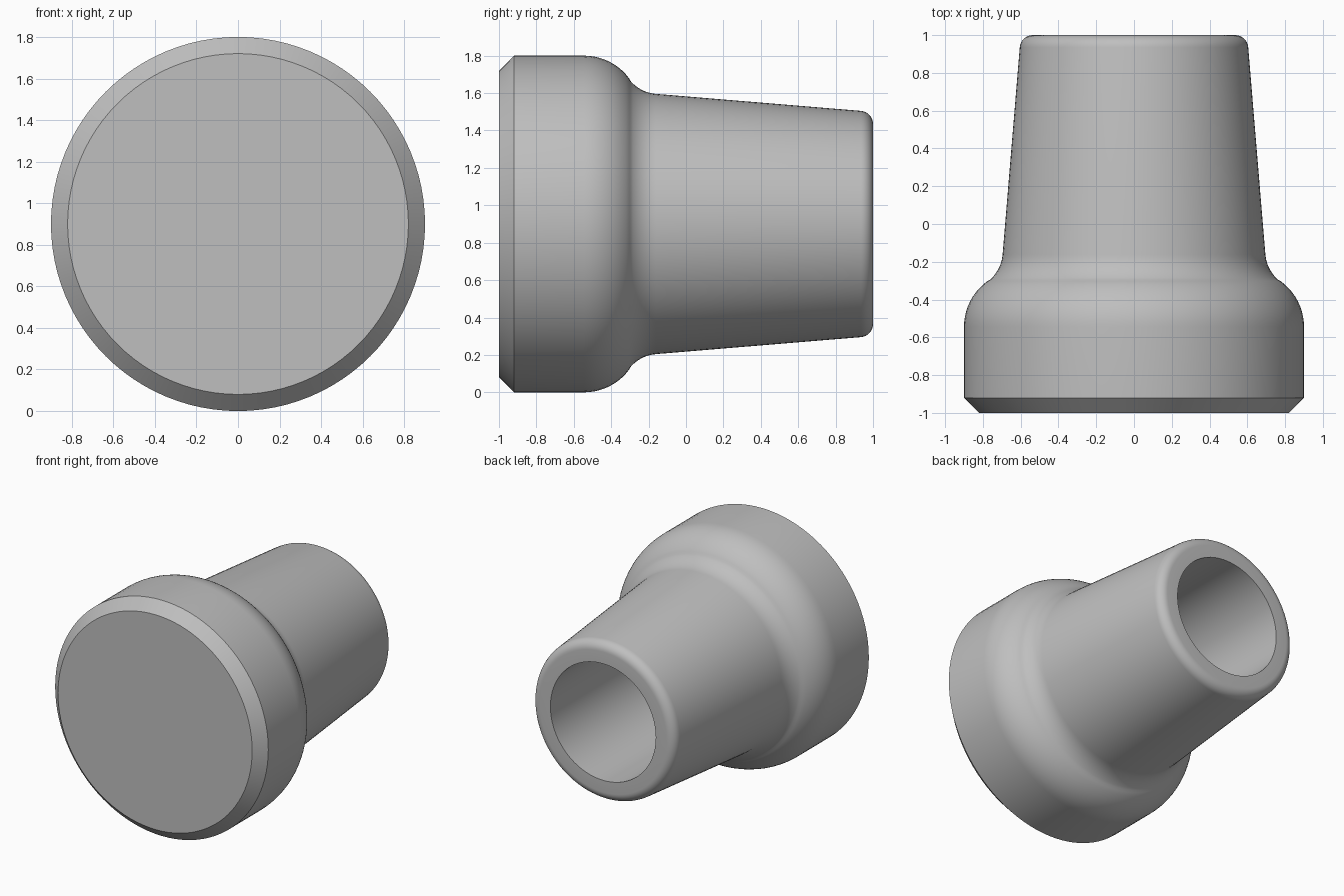
import bpy, bmesh
from math import radians, sin, cos, pi, atan2, degrees
from mathutils import Vector

cube = bpy.data.objects.get("Cube")
if cube:
    bpy.data.objects.remove(cube, do_unlink=True)

AXIS_HEIGHT = 0.9
SEGMENTS = 96

rubber = bpy.data.materials.new("grey_rubber")
rubber.use_nodes = True
colour = (0.52, 0.52, 0.52, 1)
rubber.diffuse_color = colour
rubber.node_tree.nodes["Principled BSDF"].inputs["Base Color"].default_value = colour


def arc(y, r, radius, start, end, steps):
    """Points (y, r) on an arc; angles in degrees from the +y direction."""
    angles = [radians(start + (end - start) * i / steps) for i in range(steps + 1)]
    return [(y + radius * cos(a), r + radius * sin(a)) for a in angles]


def lathe(name, profile):
    """Spin a (y, r) profile around the y axis."""
    bm = bmesh.new()
    verts = [bm.verts.new((0, y, r)) for y, r in profile]
    edges = [bm.edges.new(pair) for pair in zip(verts, verts[1:])]
    bmesh.ops.spin(bm, geom=verts + edges, cent=(0, 0, 0), axis=(0, 1, 0),
                   angle=2 * pi, steps=SEGMENTS, use_merge=True)
    bmesh.ops.remove_doubles(bm, verts=bm.verts, dist=0.0001)
    bmesh.ops.recalc_face_normals(bm, faces=bm.faces)
    mesh = bpy.data.meshes.new(name)
    bm.to_mesh(mesh)
    bm.free()
    mesh.materials.append(rubber)
    obj = bpy.data.objects.new(name, mesh)
    bpy.context.collection.objects.link(obj)
    obj.location.z = AXIS_HEIGHT
    bpy.ops.object.select_all(action='DESELECT')
    obj.select_set(True)
    bpy.context.view_layer.objects.active = obj
    bpy.ops.object.shade_smooth_by_angle(angle=radians(30))
    return obj


# Shoulder: a convex arc flowing tangentially into a concave one
convex, concave = Vector((-0.545, 0.6)), Vector((-0.145, 0.895))
lean = degrees(atan2(concave.y - convex.y, concave.x - convex.x))
taper = 4.7

profile = [(-1, 0), (-1, 0.82), (-0.92, 0.9)]                    # foot and chamfer
profile += arc(*convex, 0.3, 90, lean, 10)                       # rounded shoulder
profile += arc(*concave, 0.2, lean + 180, 270 - taper, 10)[1:]   # neck fillet
profile += arc(0.93, 0.535, 0.07, 90 - taper, 0, 8)              # rounded rim
profile += [(1, 0.445), (-0.5, 0.445), (-0.5, 0)]                # blind bore
lathe("ferrule_body", profile)
